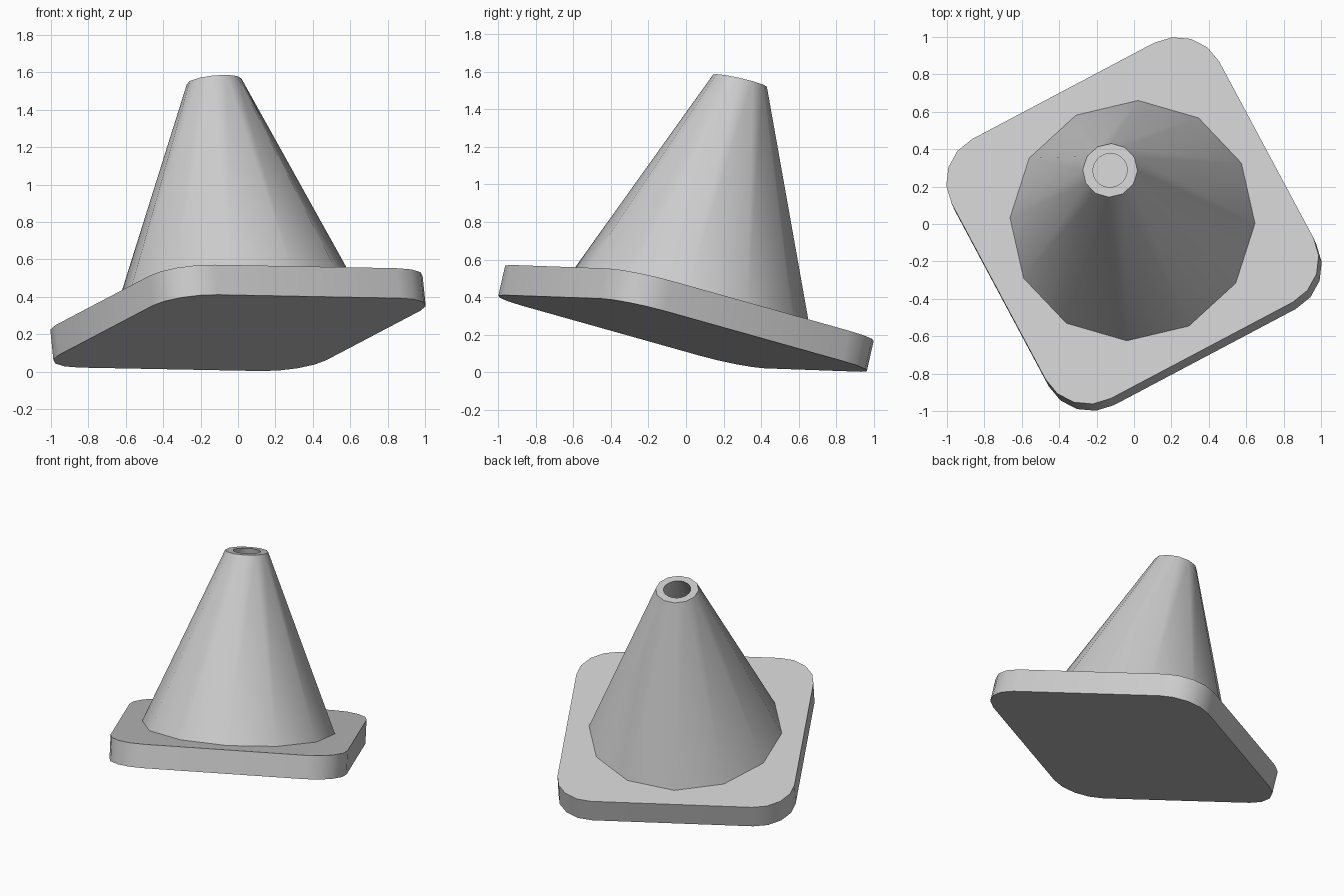
import bpy
import bmesh
import math
from mathutils import Matrix, Vector

cube = bpy.data.objects.get("Cube")
if cube:
    bpy.data.objects.remove(cube, do_unlink=True)

# One plain grey for the whole model
GREY = (0.6, 0.6, 0.6, 1.0)
grey = bpy.data.materials.new("plain grey")
grey.use_nodes = True
grey.diffuse_color = GREY
grey.node_tree.nodes["Principled BSDF"].inputs["Base Color"].default_value = GREY

# Tipped pose: the axis leans to the back right, the base is turned about it
AXIS = Vector((-0.101, 0.227, 1.0)).normalized()
LEAN = Vector((0, 0, 1)).rotation_difference(AXIS).to_matrix().to_4x4()
POSE = Matrix.Translation((0, 0, 0.287)) @ LEAN @ Matrix.Rotation(math.radians(28), 4, "Z")

HALF, CORNER, THICK = 0.81, 0.26, 0.165
TOP = THICK / 2


def finish(bm, name):
    bmesh.ops.recalc_face_normals(bm, faces=bm.faces)
    mesh = bpy.data.meshes.new(name)
    bm.to_mesh(mesh)
    bm.free()
    mesh.materials.append(grey)
    obj = bpy.data.objects.new(name, mesh)
    bpy.context.collection.objects.link(obj)
    obj.matrix_world = POSE
    bpy.ops.object.select_all(action="DESELECT")
    obj.select_set(True)
    bpy.context.view_layer.objects.active = obj
    bpy.ops.object.shade_smooth_by_angle(angle=math.radians(40))


def ring(bm, radius, z, sides):
    """Closed loop of vertices and its edges."""
    verts = [bm.verts.new((radius * math.cos(math.tau * i / sides),
                           radius * math.sin(math.tau * i / sides), z))
             for i in range(sides)]
    edges = [bm.edges.new((verts[i - 1], verts[i])) for i in range(sides)]
    return verts, edges


def wall(bm, low, high):
    for i in range(len(low)):
        bm.faces.new((low[i - 1], low[i], high[i], high[i - 1]))


# Square base plate with rounded corners
bm = bmesh.new()
bmesh.ops.create_cube(bm, size=1)
bmesh.ops.scale(bm, vec=(2 * HALF, 2 * HALF, THICK), verts=bm.verts)
uprights = [e for e in bm.edges
            if abs(e.verts[0].co.z - e.verts[1].co.z) > THICK / 2]
bmesh.ops.bevel(bm, geom=uprights, offset=CORNER, segments=4,
                profile=0.5, affect="EDGES")
finish(bm, "base_plate")

# Hollow twelve-sided cone with a round bore that widens downwards
bm = bmesh.new()
foot, tip = TOP - 0.003, TOP + 1.22
outer_low, outer_low_edges = ring(bm, 0.66, foot, 12)
outer_high, outer_high_edges = ring(bm, 0.147, tip, 12)
inner_low, inner_low_edges = ring(bm, 0.59, foot, 32)
inner_high, inner_high_edges = ring(bm, 0.092, tip, 32)
wall(bm, outer_low, outer_high)
wall(bm, inner_low, inner_high)
for edges in (outer_low_edges + inner_low_edges, outer_high_edges + inner_high_edges):
    bmesh.ops.triangle_fill(bm, edges=edges, use_beauty=True)
finish(bm, "hollow_cone")
